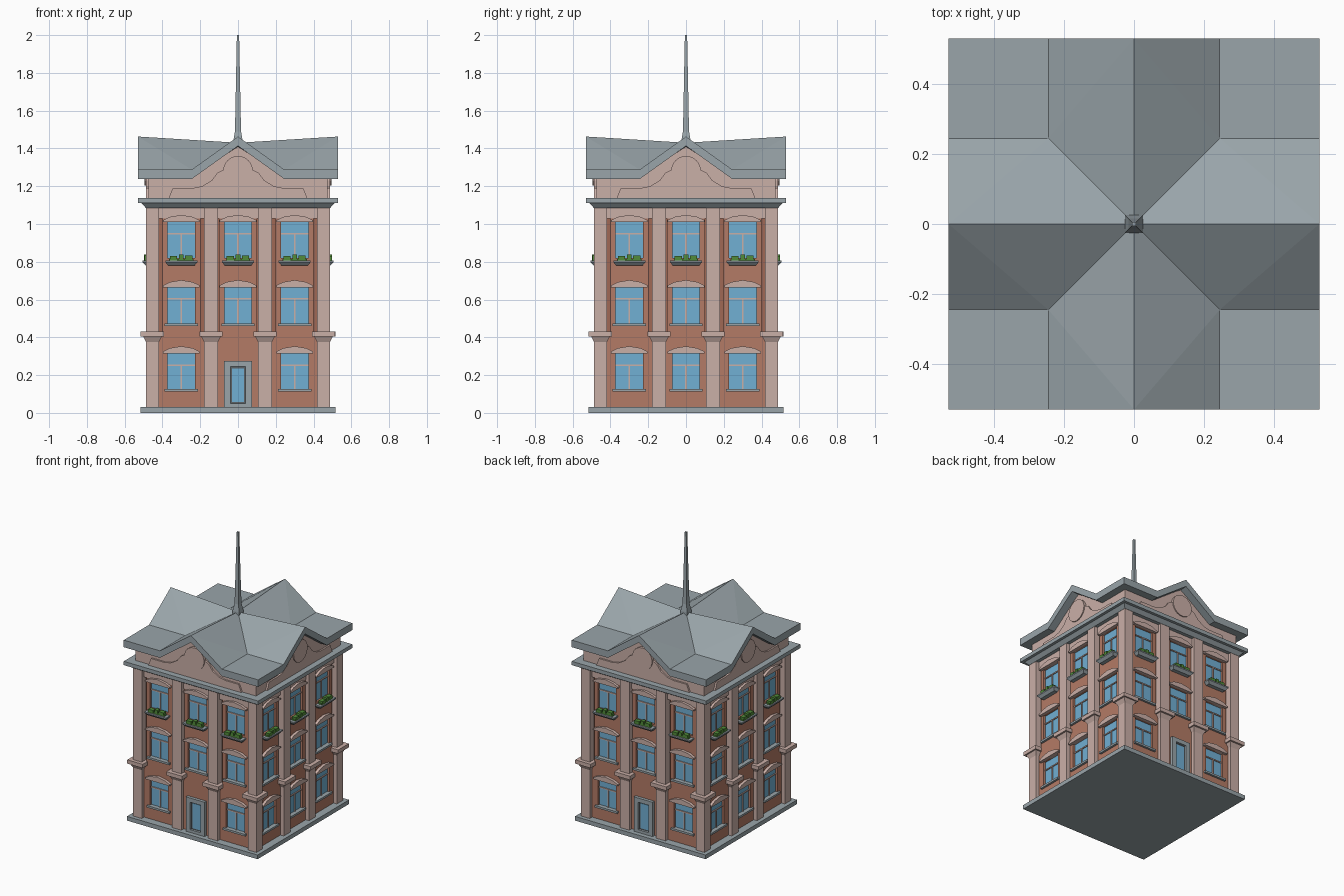
import bpy, bmesh, math
from mathutils import Matrix, Vector

if "Cube" in bpy.data.objects:
    bpy.data.objects.remove(bpy.data.objects["Cube"])


def mat(name, rgb):
    m = bpy.data.materials.new(name)
    m.diffuse_color = [(c / 255) ** 2.2 for c in rgb] + [1]
    m.use_nodes = True
    m.node_tree.nodes["Principled BSDF"].inputs["Base Color"].default_value = m.diffuse_color
    return m


BRICK = mat("brick", (178, 122, 102))
DARK = mat("dark brick", (158, 104, 86))
PINK = mat("pink stone", (201, 174, 166))
GREY = mat("grey slate", (152, 163, 168))
DOOR = mat("dark door frame", (92, 98, 102))
BLUE = mat("blue glass", (112, 174, 210))
GREEN = mat("leaf green", (82, 138, 60))
parts = {}


def get(name, material):
    if name not in parts:
        parts[name] = (bmesh.new(), material)
    return parts[name][0]


def solid(bm, rings, k=0):
    """Closed loft through rings of (u, outward, z) points, turned to side k."""
    rot = Matrix.Rotation(k * math.pi / 2, 3, 'Z')
    vs = [[bm.verts.new(rot @ Vector((u, -d, z))) for u, d, z in r] for r in rings]
    n = len(vs[0])
    for a, b in zip(vs, vs[1:]):
        for i in range(n):
            bm.faces.new((a[i], a[(i + 1) % n], b[(i + 1) % n], b[i]))
    bm.faces.new(vs[0])
    bm.faces.new(vs[-1])


def prism(name, m, pts, d0, d1, k=0):
    solid(get(name, m), [[(u, d, z) for u, z in pts] for d in (d0, d1)], k)


def box(name, m, u0, u1, d0, d1, z0, z1, k=0):
    prism(name, m, [(u0, z0), (u1, z0), (u1, z1), (u0, z1)], d0, d1, k)


def loft(name, m, rects, k=0):
    """Stacked rectangles (u0, u1, d0, d1, z)."""
    solid(get(name, m), [[(a, c, z), (b, c, z), (b, d, z), (a, d, z)]
                         for a, b, c, d, z in rects], k)


def tower(name, m, levels):
    loft(name, m, [(-s, s, -s, s, z) for s, z in levels])


def mirrored(half):
    return half + [(-u, z) for u, z in reversed(half) if u > 0]


# Plinth, wall core, cornice and spire
tower("plinth", GREY, [(.515, 0), (.515, .03)])
tower("wall_core", DARK, [(.44, .02), (.44, 1.12)])
tower("cornice", GREY, [(.488, 1.085), (.51, 1.11), (.53, 1.11), (.53, 1.137)])
tower("spire", GREY, [(.026, 1.41), (.025, 1.44), (.016, 1.49), (.006, 2.0)])

# Cross-shaped attic with gables
gable = mirrored([(.475, 1.13), (.475, 1.25), (.245, 1.25), (0, 1.42)])
for k in (0, 1):
    prism("attic", PINK, gable, -.475, .475, k)

hood = [(.097, 0), (.097, .01), (.06, .028), (0, .038)]
floors = [(.125, .315), (.472, .665), (.82, 1.01)]

for k in range(4):
    # Gable scroll trim and round medallion
    prism("gable_trim", PINK, mirrored([(.37, 1.13), (.345, 1.19), (.24, 1.19),
          (.19, 1.2), (.14, 1.23), (.11, 1.27), (.07, 1.29)]), .47, .487, k)
    prism("medallion", PINK, [(.078 * math.cos(t * math.tau / 24), 1.282 + .078 * math.sin(t * math.tau / 24))
          for t in range(24)], .47, .494, k)

    # Pilasters with mid-height caps: two inner ones and one corner per side
    for u0, u1, d0 in ((-.18, -.106, .42), (.106, .18, .42), (.418, .487, .418)):
        box("pilasters", PINK, u0, u1, d0, .487, .025, 1.1, k)
        e = .025
        loft("pilaster_caps", PINK, [(u0, u1, d0, .487, .375),
             (u0 - .015, u1 + .015, d0 - .015, .502, .405),
             (u0 - e, u1 + e, d0 - e, .515, .405),
             (u0 - e, u1 + e, d0 - e, .515, .432)], k)
    box("frieze", PINK, -.42, .42, .43, .463, 1.03, 1.1, k)

    for c in (-.3, 0, .3):
        has_door = c == 0 and k % 2 == 0
        rows = floors[1:] if has_door else floors
        # Brick panels left around the window openings
        for s in (-1, 1):
            a, b = sorted((c + s * .072, c + s * .101))
            box("brick_panels", BRICK, a, b, .43, .46, .42, 1.03, k)
            a, b = sorted((c + s * .072, c + s * .12))
            box("brick_panels", BRICK, a, b, .43, .46, .025, .42, k)
        edges = [.025] + [z for r in rows for z in r] + [1.03]
        for z0, z1 in zip(edges[::2], edges[1::2]):
            box("brick_panels", BRICK, c - .072, c + .072, .43, .46, z0, z1, k)

        for i, (z0, z1) in enumerate(rows):
            # Glass, glazing bars, sill and arched hood
            box("window_glass", BLUE, c - .072, c + .072, .435, .444, z0, z1, k)
            bar = z1 - .062
            box("window_bars", PINK, c - .072, c + .072, .44, .451, bar - .004, bar + .004, k)
            box("window_bars", PINK, c - .004, c + .004, .44, .451, z0, bar, k)
            prism("window_hoods", PINK, [(c + u, z1 + z) for u, z in mirrored(hood)], .44, .48, k)
            if z0 < .8:
                box("window_sills", GREY, c - .088, c + .088, .44, .475, z0 - .012, z0 + .002, k)
            else:
                # Flower boxes with blocky plants
                loft("flower_boxes", GREY, [(c - .07, c + .07, .45, .488, .78),
                     (c - .085, c + .085, .45, .505, .798), (c - .085, c + .085, .45, .505, .807)], k)
                for u0, u1, h in ((-.064, .064, .816), (-.06, -.022, .83), (-.012, .012, .838), (.02, .058, .832)):
                    box("flower_box_plants", GREEN, c + u0, c + u1, .465 - u0 * .05, .497 - u1 * .05, .80, h, k)

        if has_door:
            # Door with grey surround
            for s in (-1, 1):
                a, b = sorted((s * .041, s * .074))
                box("door_surround", GREY, a, b, .44, .482, .025, .275, k)
            box("door_surround", GREY, -.041, .041, .44, .482, .245, .275, k)
            box("door_surround", GREY, -.041, .041, .44, .482, .025, .05, k)
            box("door_frame", DOOR, -.041, .041, .44, .466, .05, .245, k)
            box("door_glass", BLUE, -.032, .032, .46, .469, .058, .236, k)

# Cross-gabled roof slab: flat corners, ridges dipping to the centre
bm = get("roof", GREY)
E, V, ZE = .53, .245, 1.288
for k in range(4):
    rot = Matrix.Rotation(k * math.pi / 2, 3, 'Z')
    def face(*pts):
        bm.faces.new([bm.verts.new(rot @ Vector(p)) for p in pts])
    peak, mid = (0, -E, 1.463), (0, 0, 1.43)
    for s in (-1, 1):
        face(peak, (s * V, -E, ZE), (s * V, -V, ZE))
        face(peak, (s * V, -V, ZE), mid)
    face((V, -E, ZE), (E, -E, ZE), (E, -V, ZE), (V, -V, ZE))
bmesh.ops.remove_doubles(bm, verts=bm.verts, dist=.0005)
bmesh.ops.recalc_face_normals(bm, faces=bm.faces)
low = bmesh.ops.extrude_face_region(bm, geom=bm.faces[:], use_keep_orig=True)
bmesh.ops.translate(bm, vec=(0, 0, -.05), verts=[v for v in low["geom"] if isinstance(v, bmesh.types.BMVert)])

# Turn every collected part into an object
for name, (bm, m) in parts.items():
    bmesh.ops.recalc_face_normals(bm, faces=bm.faces)
    me = bpy.data.meshes.new(name)
    bm.to_mesh(me)
    bm.free()
    me.materials.append(m)
    bpy.context.collection.objects.link(bpy.data.objects.new(name, me))
